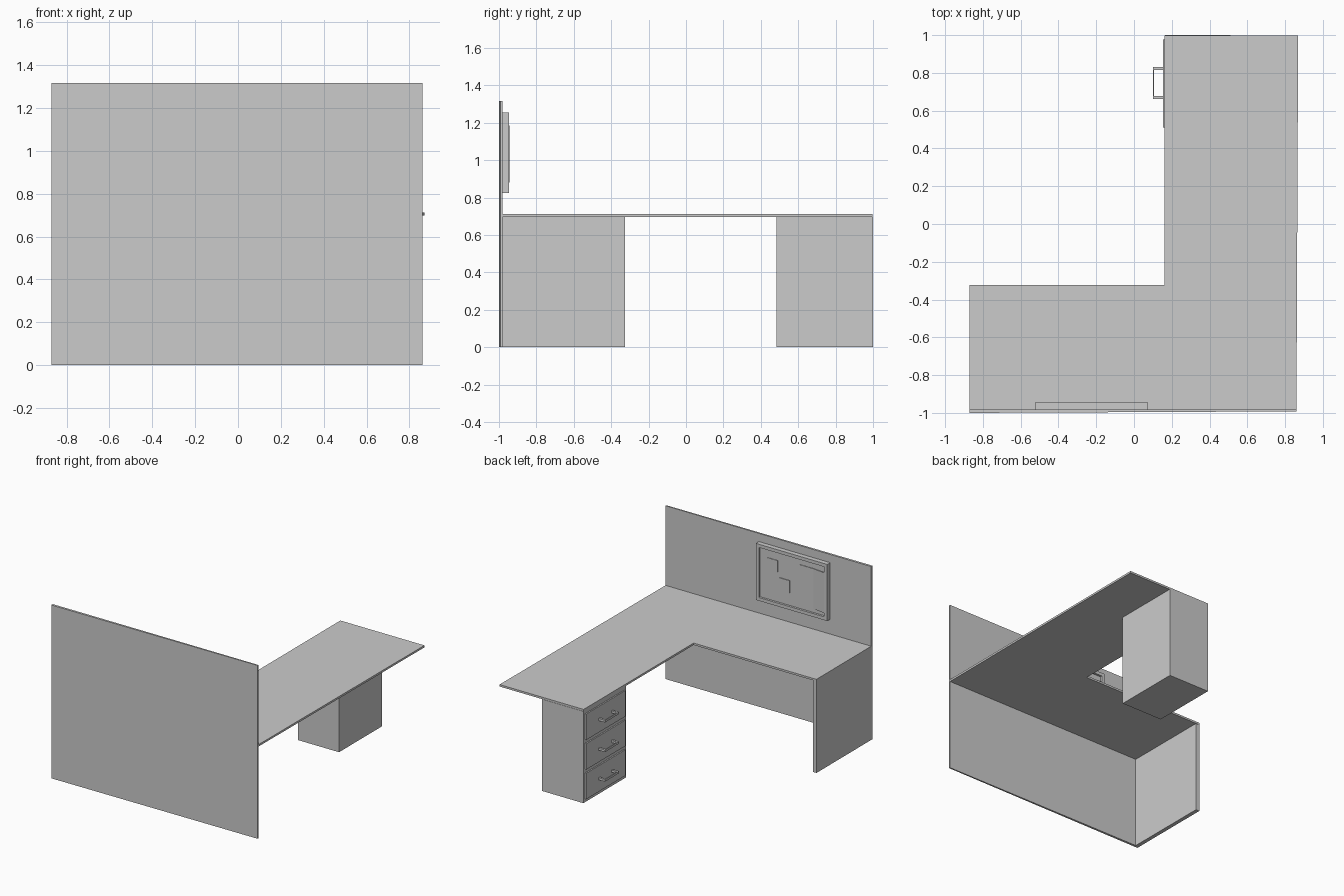
import bpy

if "Cube" in bpy.data.objects:
    bpy.data.objects.remove(bpy.data.objects["Cube"])


def prism(name, pts, lo, hi):
    """Extrude an xy outline from z = lo to z = hi (counter-clockwise points)."""
    n = len(pts)
    verts = [(x, y, lo) for x, y in pts] + [(x, y, hi) for x, y in pts]
    faces = [tuple(reversed(range(n))), tuple(range(n, 2 * n))]
    faces += [(i, (i + 1) % n, n + (i + 1) % n, n + i) for i in range(n)]
    mesh = bpy.data.meshes.new(name)
    mesh.from_pydata(verts, [], faces)
    obj = bpy.data.objects.new(name, mesh)
    bpy.context.collection.objects.link(obj)
    return obj


def box(name, x0, x1, y0, y1, z0, z1):
    return prism(name, [(x0, y0), (x1, y0), (x1, y1), (x0, y1)], z0, z1)


# Tall front partition, slightly thinner towards its right end
prism("partition_panel", [(-0.87, -1.0), (0.86, -0.992), (0.86, -0.982), (-0.87, -0.982)], 0, 1.317)

# L-shaped desktop
prism("desktop", [(-0.87, -0.985), (0.86, -0.985), (0.869, 0.998), (0.162, 0.998),
                  (0.162, -0.323), (-0.87, -0.323)], 0.697, 0.712)

# End panel supporting the short wing
box("end_panel", -0.87, -0.84, -0.985, -0.325, 0, 0.697)

# Drawer cabinet under the long wing
box("drawer_cabinet", 0.163, 0.51, 0.485, 1.0, 0, 0.697)
for i in range(3):
    z = 0.025 + i * 0.225
    box(f"drawer_front_{i + 1}", 0.153, 0.164, 0.51, 0.978, z, z + 0.197)
    # U-shaped pull, traced as one outline
    zc = z + 0.0985
    prism(f"drawer_handle_{i + 1}",
          [(0.154, 0.662), (0.154, 0.678), (0.107, 0.678), (0.107, 0.815), (0.154, 0.815),
           (0.154, 0.831), (0.1, 0.831), (0.1, 0.662)], zc - 0.008, zc + 0.008)

# Notice board: backing, four frame rails
L, R, B, T, W = -0.525, 0.075, 0.825, 1.255, 0.025
box("board_backing", L + W, R - W, -0.983, -0.962, B + W, T - W)
for side, x in (("left", L), ("right", R - W)):
    box(f"board_frame_{side}", x, x + W, -0.983, -0.946, B, T)
for side, z in (("bottom", B), ("top", T - W)):
    box(f"board_frame_{side}", L + W, R - W, -0.983, -0.946, z, z + W)

# Pinned papers, the large one lifting at its free edge
prism("large_paper", [(-0.498, -0.951), (-0.4, -0.961), (-0.285, -0.961), (-0.285, -0.957),
                      (-0.4, -0.957), (-0.498, -0.945)], 0.88, 1.185)
box("small_paper_lower", -0.2, -0.11, -0.963, -0.957, 0.945, 1.04)
box("small_paper_upper", -0.1, -0.01, -0.963, -0.958, 1.08, 1.165)
